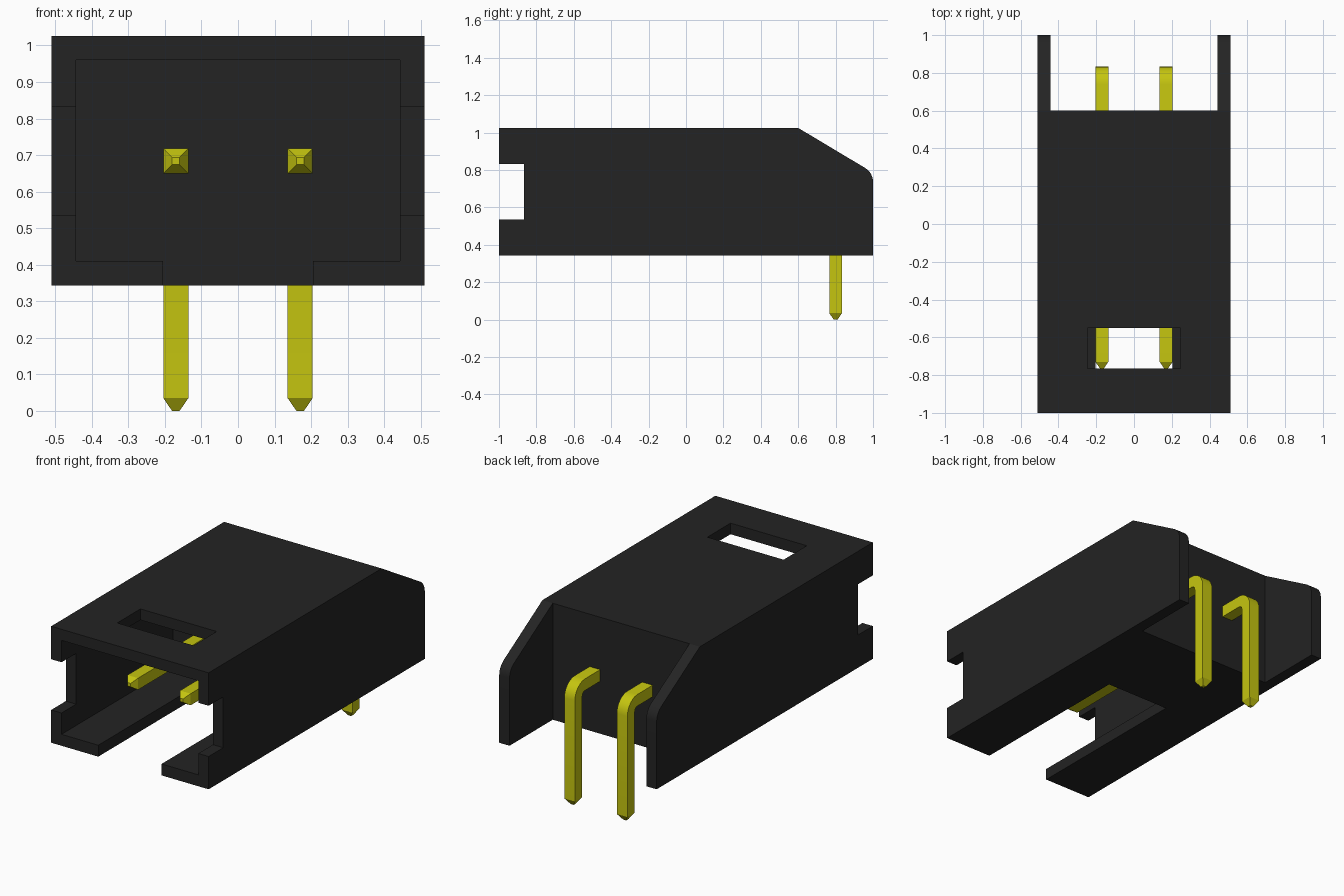
import bpy, bmesh, math
from mathutils import Vector

cube = bpy.data.objects.get("Cube")
if cube:
    bpy.data.objects.remove(cube, do_unlink=True)


def material(name, rgb, rough):
    m = bpy.data.materials.new(name)
    m.use_nodes = True
    m.diffuse_color = (*rgb, 1)
    bsdf = m.node_tree.nodes["Principled BSDF"]
    bsdf.inputs["Base Color"].default_value = (*rgb, 1)
    bsdf.inputs["Roughness"].default_value = rough
    return m


black = material("black plastic", (0.017, 0.017, 0.017), 0.6)
yellow = material("yellow metal", (0.56, 0.56, 0.005), 0.5)


def loft(name, rings, mat):
    """Skin a list of matching rings and cap both ends."""
    bm = bmesh.new()
    loops = [[bm.verts.new(p) for p in ring] for ring in rings]
    n = len(loops[0])
    for a, b in zip(loops, loops[1:]):
        for i in range(n):
            j = (i + 1) % n
            bm.faces.new((a[i], a[j], b[j], b[i]))
    bm.faces.new(loops[0][::-1])
    bm.faces.new(loops[-1])
    bmesh.ops.recalc_face_normals(bm, faces=bm.faces)
    me = bpy.data.meshes.new(name)
    bm.to_mesh(me)
    bm.free()
    me.materials.append(mat)
    ob = bpy.data.objects.new(name, me)
    bpy.context.collection.objects.link(ob)
    return ob


def prism(name, profile, x0, x1, mat):
    return loft(name, [[(x, y, z) for y, z in profile] for x in (x0, x1)], mat)


def activate(ob):
    bpy.ops.object.select_all(action='DESELECT')
    ob.select_set(True)
    bpy.context.view_layer.objects.active = ob


def cut(ob, x, y, z):
    """Subtract a box given by its x, y and z ranges."""
    box = prism("cutter", [(y[0], z[0]), (y[1], z[0]), (y[1], z[1]), (y[0], z[1])],
                x[0], x[1], black)
    box.hide_render = True
    mod = ob.modifiers.new("cut", 'BOOLEAN')
    mod.operation = 'DIFFERENCE'
    mod.solver = 'EXACT'
    mod.object = box
    activate(ob)
    bpy.ops.object.modifier_apply(modifier=mod.name)
    bpy.data.objects.remove(box, do_unlink=True)


# Housing: side profile with sloped, rounded rear shoulder
profile = [(-1, 0.343), (1, 0.343)]
for i in range(7):
    a = math.radians(59.2) * i / 6
    profile.append((0.912 + 0.088 * math.cos(a), 0.736 + 0.088 * math.sin(a)))
profile += [(0.6, 1.025), (-1, 1.025)]
housing = prism("housing", profile, -0.51, 0.51, black)

cut(housing, (-0.443, 0.443), (0.6, 1.2), (0.2, 1.2))       # gap between rear wings
cut(housing, (-0.443, 0.443), (-1.2, 0.03), (0.41, 0.96))   # plug cavity
cut(housing, (-0.205, 0.205), (-1.2, 0.03), (0.2, 0.6))     # floor slot
cut(housing, (-0.6, 0.6), (-1.2, -0.865), (0.535, 0.832))   # side notches
cut(housing, (-0.247, 0.247), (-0.765, -0.55), (0.7, 1.2))  # roof window
activate(housing)
bpy.ops.object.shade_smooth_by_angle(angle=math.radians(20))

# Bent pins: square section swept along an L with tapered tips
HALF, TIP, TAPER, BEND = 0.034, 0.01, 0.035, 0.06
Y_BACK, Z_PIN, Y_FRONT = 0.8, 0.684, -0.765
stations = [(Y_FRONT, Z_PIN, 0, TIP), (Y_FRONT + TAPER, Z_PIN, 0, HALF)]
for i in range(7):
    a = math.pi / 2 * i / 6
    stations.append((Y_BACK - BEND + BEND * math.sin(a),
                     Z_PIN - BEND + BEND * math.cos(a), a, HALF))
stations += [(Y_BACK, TAPER, math.pi / 2, HALF), (Y_BACK, 0, math.pi / 2, TIP)]

for side, x in (("left", 0.17), ("right", -0.17)):
    rings = []
    for y, z, a, h in stations:
        centre = Vector((x, y, z))
        across = Vector((h, 0, 0))
        up = Vector((0, math.sin(a), math.cos(a))) * h
        rings.append([centre - across - up, centre + across - up,
                      centre + across + up, centre - across + up])
    pin = loft(side + "_pin", rings, yellow)
    activate(pin)
    bpy.ops.object.shade_smooth_by_angle(angle=math.radians(20))
